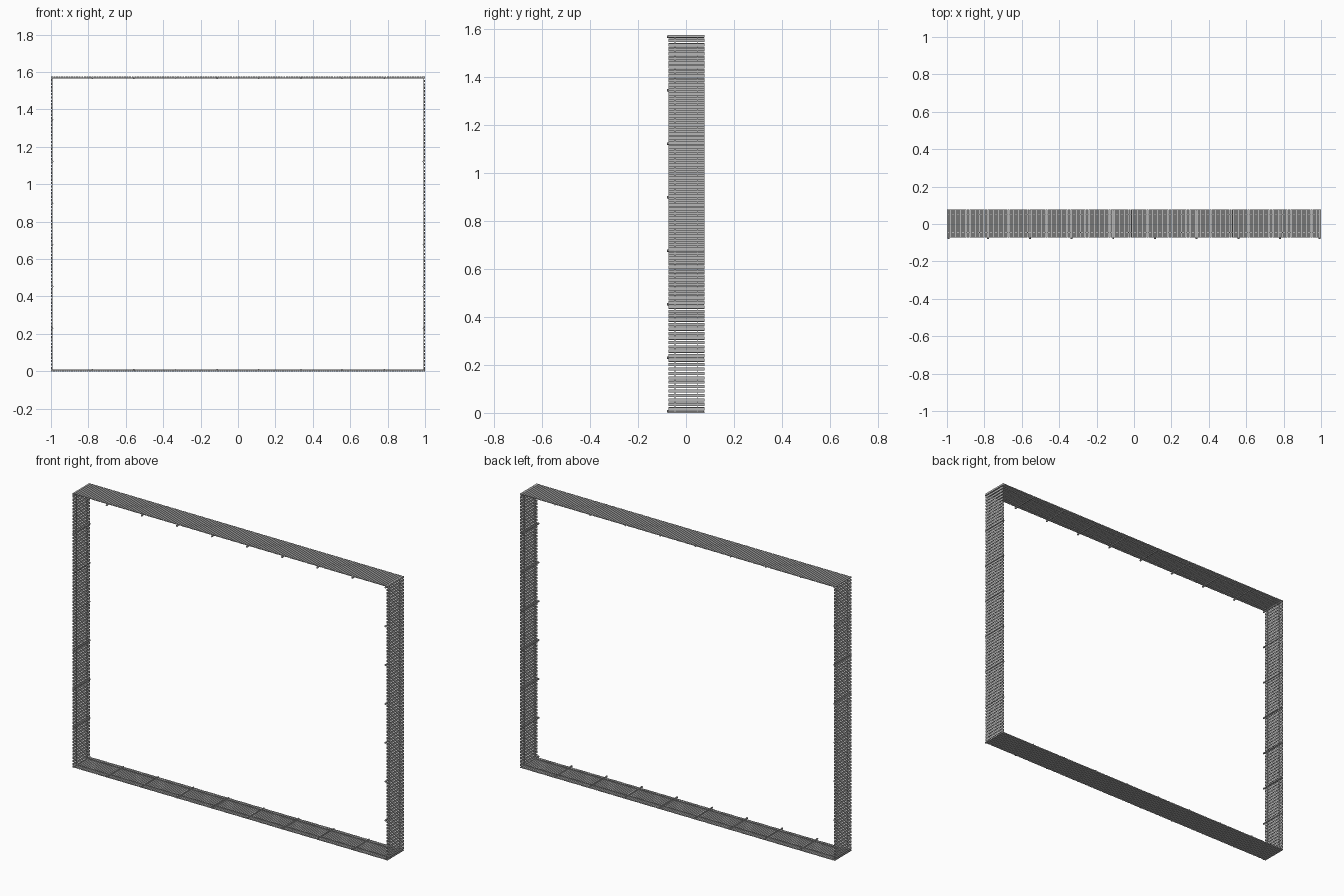
import bpy, bmesh
from mathutils import Matrix, Vector

cube = bpy.data.objects.get("Cube")
if cube:
    bpy.data.objects.remove(cube, do_unlink=True)

W, H = 2.0, 1.575           # outer frame size
Y0, Y1 = -0.072, 0.078      # panel depth range
THICK = 0.0045              # slat thickness
RAIL = 0.004                # rail thickness

steel = bpy.data.materials.new("grey steel")
steel.use_nodes = True
grey = (0.47, 0.47, 0.47, 1)
steel.diffuse_color = grey
steel.node_tree.nodes["Principled BSDF"].inputs["Base Color"].default_value = grey


def add_box(bm, lo, hi):
    lo, hi = Vector(lo), Vector(hi)
    m = Matrix.Translation((lo + hi) / 2) @ Matrix.Diagonal((*(hi - lo), 1))
    bmesh.ops.create_cube(bm, size=1, matrix=m)


def add_rod(bm, centre, radius, length):
    # round rod running front to back
    m = Matrix.Translation(centre) @ Matrix.Rotation(1.5707963, 4, 'X')
    bmesh.ops.create_cone(bm, cap_ends=True, segments=8, radius1=radius,
                          radius2=radius, depth=length, matrix=m)


def finish(bm, name):
    mesh = bpy.data.meshes.new(name)
    bm.to_mesh(mesh)
    bm.free()
    mesh.materials.append(steel)
    obj = bpy.data.objects.new(name, mesh)
    bpy.context.collection.objects.link(obj)
    return obj


def place(side, along, depth):
    """Point at a distance along a side and a depth in from its outer face."""
    return {"left": (W / 2 - depth, along), "right": (depth - W / 2, along),
            "top": (along - W / 2, H - depth), "bottom": (along - W / 2, depth)}[side]


def side_box(bm, side, a, b, d0, d1, y0, y1):
    (xa, za), (xb, zb) = place(side, a, d0), place(side, b, d1)
    add_box(bm, (min(xa, xb), y0, min(za, zb)), (max(xa, xb), y1, max(za, zb)))


def panel(side, length, pitch, gap, start):
    # evenly spaced slats, clipped to the length of the side
    bm = bmesh.new()
    a = start % pitch - pitch
    while a < length:
        lo, hi = max(a, 0), min(a + pitch * (1 - gap), length)
        if hi - lo > 0.001:
            side_box(bm, side, lo, hi, 0, THICK, Y0, Y1)
        a += pitch
    finish(bm, side + "_slats")

    # two long rails behind the slats
    bm = bmesh.new()
    for y in (-0.046, 0.049):
        side_box(bm, side, 0, length, THICK, THICK + RAIL,
                 y - RAIL / 2, y + RAIL / 2)
    finish(bm, side + "_rails")


def crossbars(side, positions):
    # support bars on the inner face with a small head at the front
    bm = bmesh.new()
    for p in positions:
        x, z = place(side, p, 0.008)
        add_rod(bm, (x, 0, z), 0.0035, 0.15)
        add_rod(bm, (x, -0.0755, z), 0.005, 0.009)
    obj = finish(bm, side + "_crossbars")
    bpy.ops.object.select_all(action='DESELECT')
    obj.select_set(True)
    bpy.context.view_layer.objects.active = obj
    bpy.ops.object.shade_smooth_by_angle()


panel("left", H, 0.0185, 0.325, 0.14)
panel("right", H, 0.0183, 0.325, 0.14)
panel("top", W, 0.0135, 0.22, 0)
panel("bottom", W, 0.012, 0.22, 0)

for side in ("left", "right"):
    crossbars(side, [0.007 + 0.223 * i for i in range(8)])
for side in ("top", "bottom"):
    crossbars(side, [0.22 + 0.223 * i for i in range(8)])
